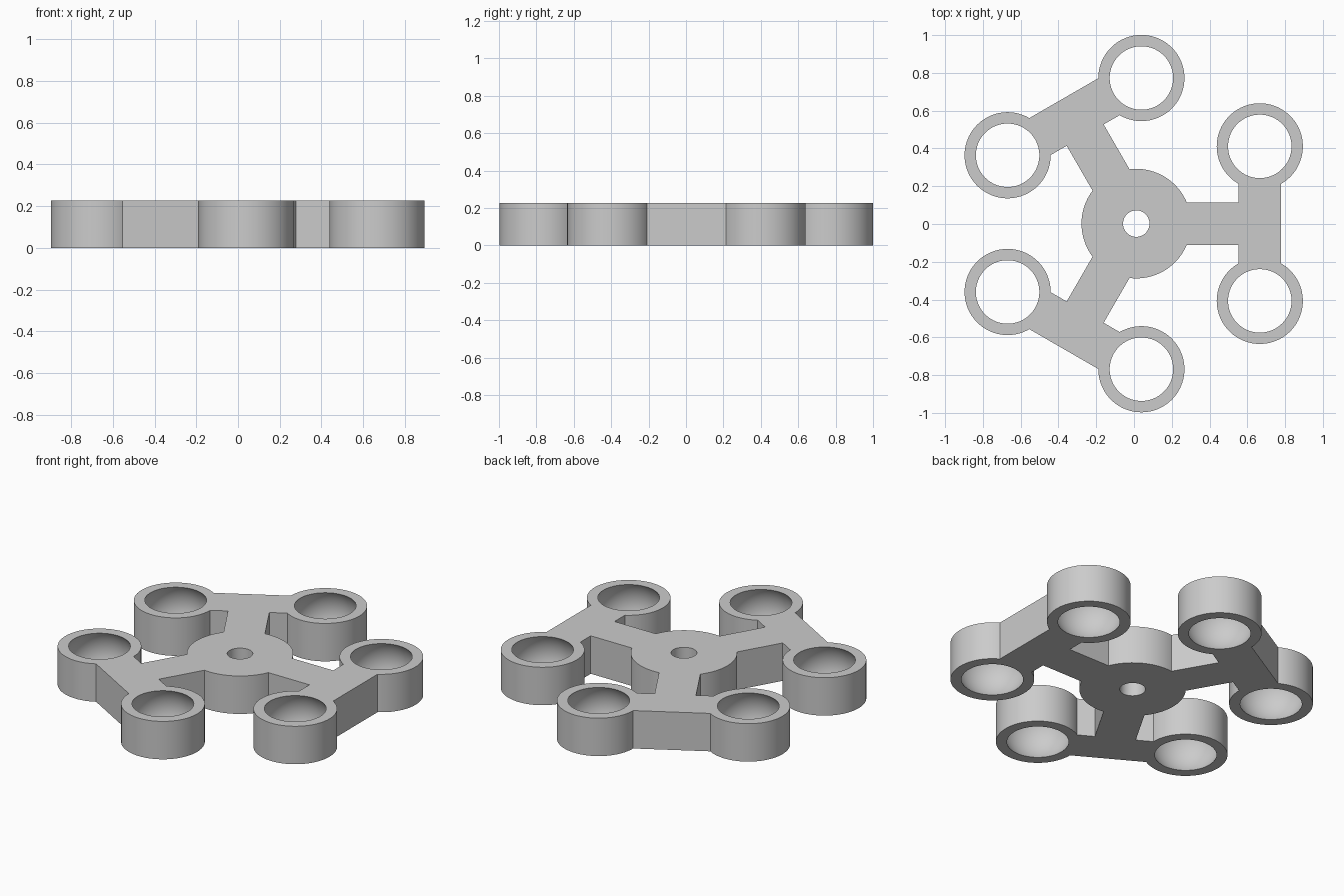
import bpy
import math
from mathutils import Matrix, Vector

cube = bpy.data.objects.get("Cube")
if cube:
    bpy.data.objects.remove(cube, do_unlink=True)

HEIGHT = 0.228
MID = HEIGHT / 2
CENTRE = Vector((0.012, 0.002, MID))
RING_X, RING_Y = 0.654, 0.409
RING_R, POCKET_R = 0.228, 0.168
HUB_R, BORE_R = 0.29, 0.07
ARM_HALF = 0.113


def disc(name, radius, depth, at):
    bpy.ops.mesh.primitive_cylinder_add(vertices=96, radius=radius, depth=depth, location=at)
    bpy.context.object.name = name
    return bpy.context.object


def block(name, x0, x1, half_width, angle):
    """Box running outward from the hub, turned to the given arm angle."""
    bpy.ops.mesh.primitive_cube_add(size=1)
    ob = bpy.context.object
    ob.name = name
    size = Matrix.Diagonal((x1 - x0, 2 * half_width, HEIGHT, 1))
    ob.data.transform(Matrix.Translation(((x0 + x1) / 2, 0, 0)) @ size)
    ob.data.transform(Matrix.Rotation(angle, 4, 'Z'))
    ob.location = CENTRE
    return ob


def combine(target, other, operation):
    mod = target.modifiers.new(operation.title(), 'BOOLEAN')
    mod.operation = operation
    mod.solver = 'EXACT'
    mod.object = other
    bpy.context.view_layer.objects.active = target
    bpy.ops.object.modifier_apply(modifier=mod.name)
    bpy.data.objects.remove(other, do_unlink=True)


# Central hub
body = disc("spinner_body", HUB_R, HEIGHT, CENTRE)

# Three T-shaped arms with a ring at each end of the crossbar
pockets = []
for i in range(3):
    angle = i * math.tau / 3
    turn = Matrix.Rotation(angle, 3, 'Z')
    combine(body, block("arm", 0.1, RING_X, ARM_HALF, angle), 'UNION')
    combine(body, block("crossbar", RING_X - ARM_HALF, RING_X + ARM_HALF, 0.225, angle), 'UNION')
    for side in (-1, 1):
        at = CENTRE + turn @ Vector((RING_X, side * RING_Y, 0))
        combine(body, disc("ring", RING_R, HEIGHT, at), 'UNION')
        pockets.append(at)

# Rounded ball pockets open at the top and bottom
for at in pockets:
    bpy.ops.mesh.primitive_uv_sphere_add(segments=96, ring_count=48,
                                         radius=math.hypot(POCKET_R, MID), location=at)
    combine(body, bpy.context.object, 'DIFFERENCE')

# Centre bore
combine(body, disc("bore", BORE_R, HEIGHT * 2, CENTRE), 'DIFFERENCE')

# Plain grey finish
grey = bpy.data.materials.new("light grey")
grey.use_nodes = True
colour = (0.6, 0.6, 0.6, 1)
grey.diffuse_color = colour
grey.node_tree.nodes["Principled BSDF"].inputs["Base Color"].default_value = colour
body.data.materials.clear()
body.data.materials.append(grey)

bpy.ops.object.select_all(action='DESELECT')
body.select_set(True)
bpy.context.view_layer.objects.active = body
bpy.ops.object.shade_smooth_by_angle(angle=math.radians(30))
